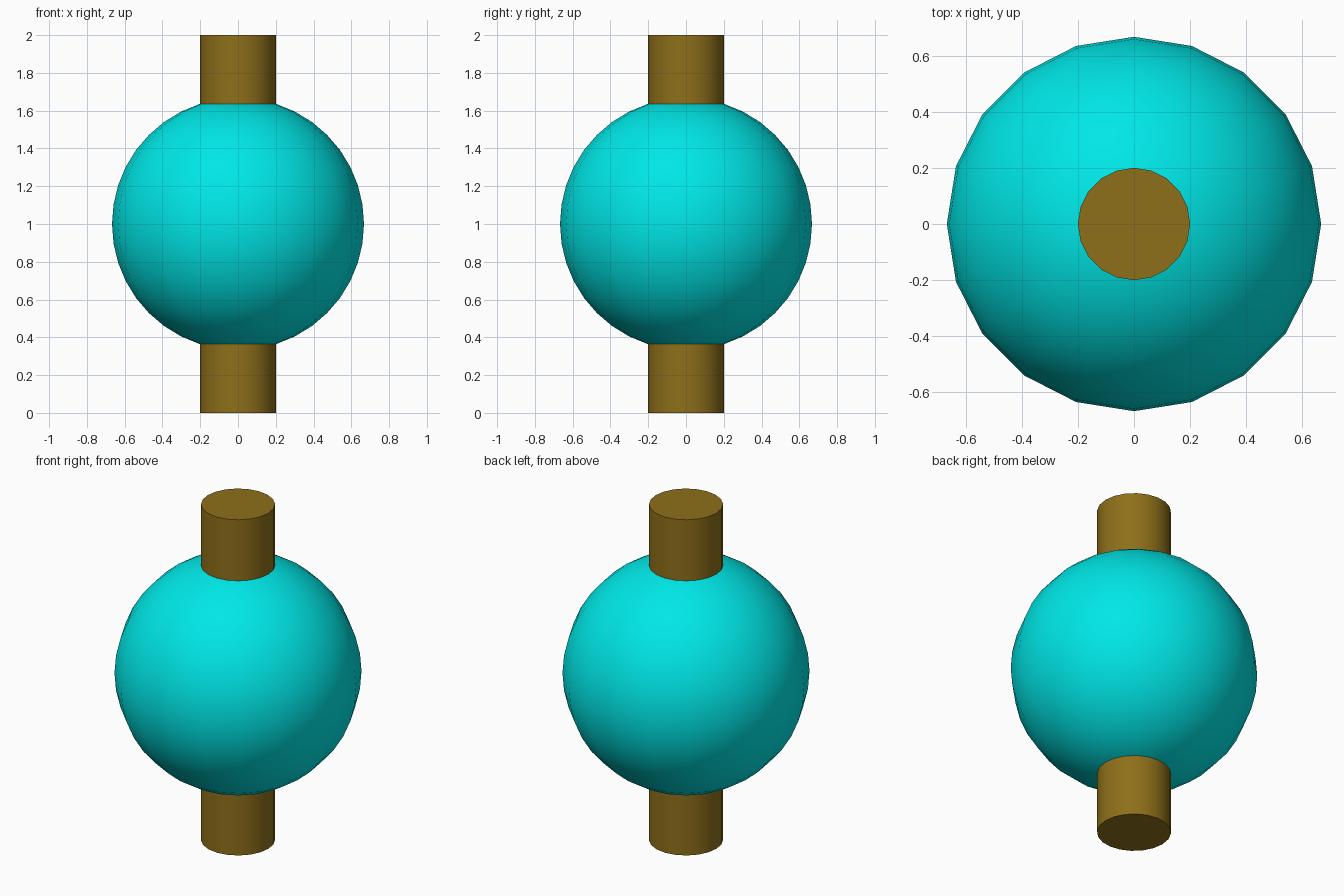
import bpy

if "Cube" in bpy.data.objects:
    bpy.data.objects.remove(bpy.data.objects["Cube"])


def finish(obj, name, color):
    obj.name = name
    mat = bpy.data.materials.new(name + "_color")
    mat.diffuse_color = color
    mat.use_nodes = True
    mat.node_tree.nodes["Principled BSDF"].inputs["Base Color"].default_value = mat.diffuse_color
    obj.data.materials.append(mat)


# Round body: 20-sided smooth sphere
bpy.ops.mesh.primitive_uv_sphere_add(segments=20, ring_count=20, radius=0.667, location=(0, 0, 1))
bpy.ops.object.shade_smooth()
finish(bpy.context.object, "ball", (0.0, 0.8, 0.8, 1))

# Straight rod running through the ball, with sharp end caps
bpy.ops.mesh.primitive_cylinder_add(vertices=20, radius=0.2, depth=2, location=(0, 0, 1))
bpy.ops.object.shade_smooth_by_angle()
finish(bpy.context.object, "rod", (0.27, 0.16, 0.01, 1))
